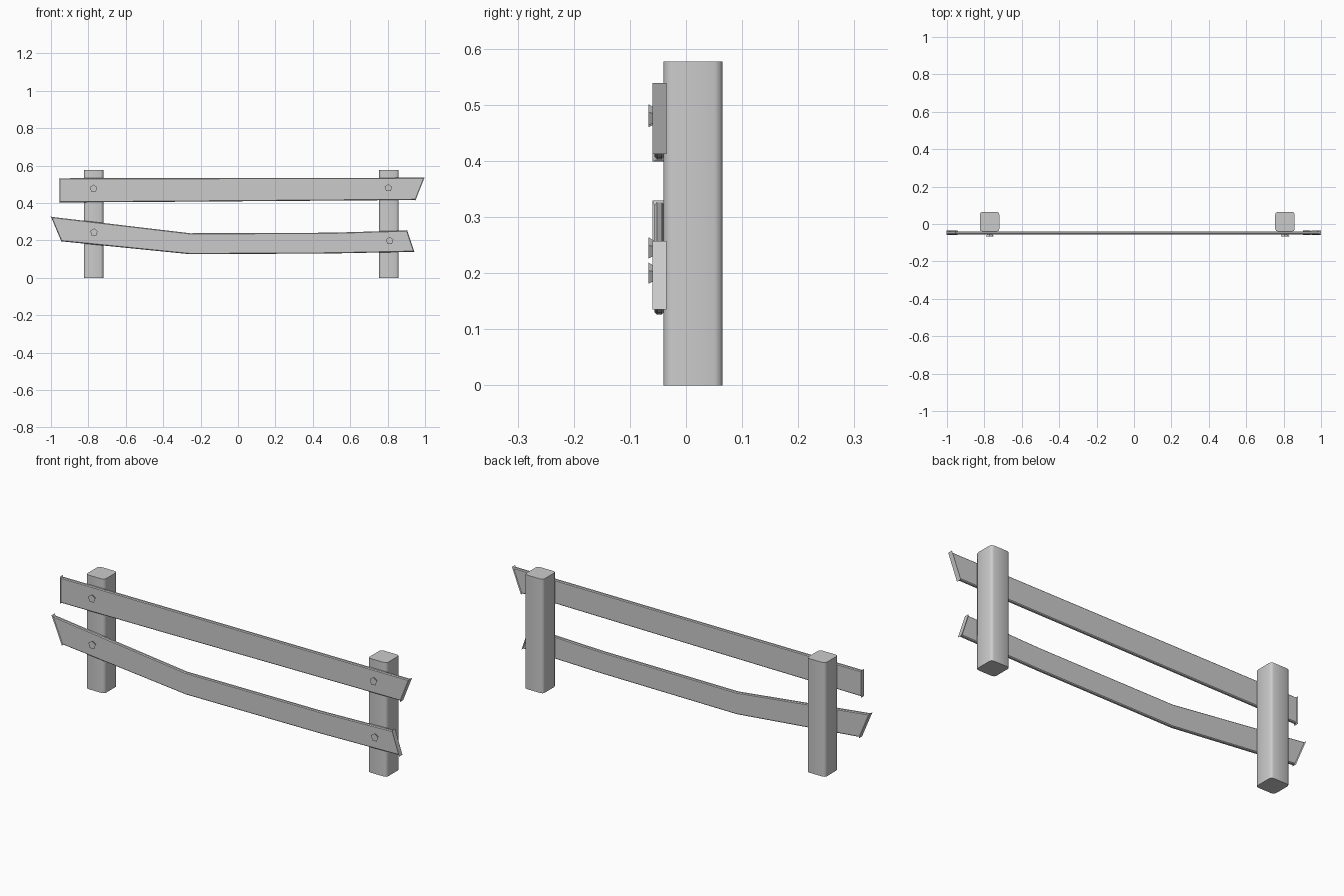
import bpy, bmesh, math
from mathutils import Matrix

if "Cube" in bpy.data.objects:
    bpy.data.objects.remove(bpy.data.objects["Cube"])


def finish(name, bm, bevel=0.0, segments=2, edges=None):
    if bevel:
        bmesh.ops.bevel(bm, geom=edges, offset=bevel, segments=segments,
                        profile=0.5, affect='EDGES')
    bmesh.ops.recalc_face_normals(bm, faces=bm.faces)
    mesh = bpy.data.meshes.new(name)
    bm.to_mesh(mesh)
    bm.free()
    obj = bpy.data.objects.new(name, mesh)
    bpy.context.collection.objects.link(obj)
    return obj


def post(name, x):
    bm = bmesh.new()
    bmesh.ops.create_cube(bm, size=1, matrix=Matrix.Translation((x, 0.0125, 0.2885))
                          @ Matrix.Diagonal((0.104, 0.105, 0.577, 1)))
    upright = [e for e in bm.edges
               if abs(e.verts[0].co.z - e.verts[1].co.z) > 0.1]
    obj = finish(name, bm, 0.014, 2, upright)
    bpy.ops.object.select_all(action='DESELECT')
    obj.select_set(True)
    bpy.context.view_layer.objects.active = obj
    bpy.ops.object.shade_smooth_by_angle(angle=math.radians(50))


def rail(name, top, bottom, front=-0.056, back=-0.039):
    # plank lofted through matching top and bottom outline points
    bm = bmesh.new()
    rings = []
    for (xt, zt), (xb, zb) in zip(top, bottom):
        rings.append([bm.verts.new(c) for c in (
            (xt, front, zt), (xt, back, zt), (xb, back, zb), (xb, front, zb))])
    for a, b in zip(rings, rings[1:]):
        for i in range(4):
            j = (i + 1) % 4
            bm.faces.new((a[i], a[j], b[j], b[i]))
    bm.faces.new(rings[0])
    bm.faces.new(rings[-1][::-1])
    bm.normal_update()
    sharp = [e for e in bm.edges if e.calc_face_angle() > math.radians(40)]
    finish(name, bm, 0.004, 1, sharp)


def bolt(name, x, z):
    # five-sided head, flaring towards the front
    bm = bmesh.new()
    bmesh.ops.create_cone(bm, cap_ends=True, segments=5, radius1=0.011, radius2=0.021,
                          depth=0.016,
                          matrix=Matrix.Translation((x, -0.059, z))
                          @ Matrix.Rotation(math.radians(90), 4, 'X'))
    finish(name, bm)


# Posts
post("left_post", -0.772)
post("right_post", 0.807)

# Rails
rail("upper_rail",
     [(-0.955, 0.532), (-0.4, 0.533), (0.997, 0.535)],
     [(-0.955, 0.403), (-0.4, 0.406), (0.950, 0.416)])
rail("lower_rail",
     [(-1.0, 0.326), (-0.255, 0.238), (0.5, 0.241), (0.905, 0.253)],
     [(-0.945, 0.195), (-0.255, 0.126), (0.5, 0.130), (0.943, 0.139)])

# Bolts
for name, x, z in (("upper_left_bolt", -0.772, 0.477), ("upper_right_bolt", 0.804, 0.480),
                   ("lower_left_bolt", -0.770, 0.243), ("lower_right_bolt", 0.811, 0.198)):
    bolt(name, x, z)
